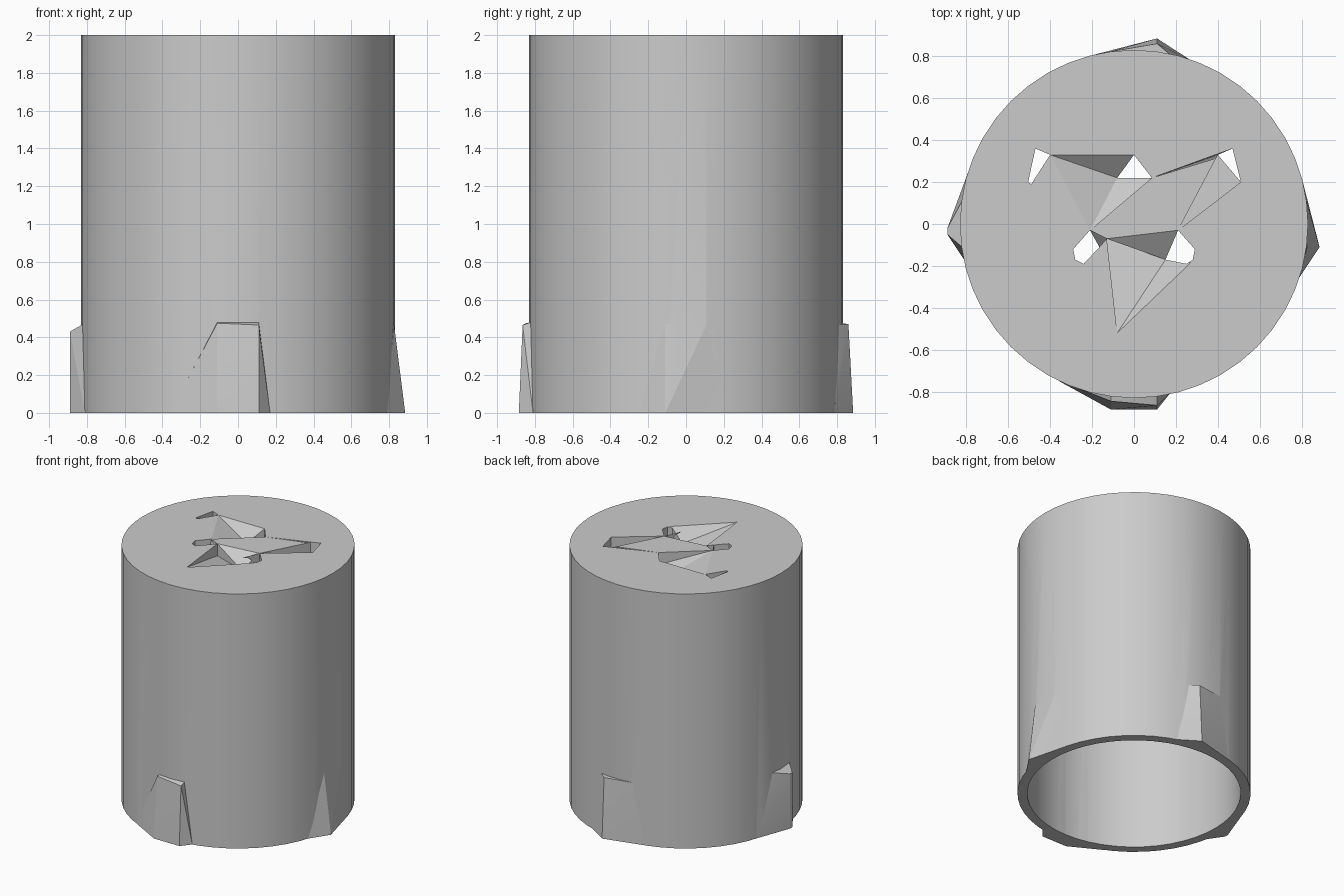
import bpy, bmesh, math
from mathutils import Vector

if "Cube" in bpy.data.objects:
    bpy.data.objects.remove(bpy.data.objects["Cube"])

H, R, R_IN, PLATE = 2.0, 0.83, 0.76, 0.1
LOW = H - PLATE          # underside of the closed top
SIDES = 48


def hull(name, pts):
    """Convex solid around a few points."""
    bm = bmesh.new()
    for p in pts:
        bm.verts.new(p)
    res = bmesh.ops.convex_hull(bm, input=bm.verts[:])
    junk = [v for v in res["geom_interior"] + res["geom_unused"]
            if isinstance(v, bmesh.types.BMVert)]
    bmesh.ops.delete(bm, geom=junk, context='VERTS')
    bmesh.ops.recalc_face_normals(bm, faces=bm.faces[:])
    me = bpy.data.meshes.new(name)
    bm.to_mesh(me)
    bm.free()
    ob = bpy.data.objects.new(name, me)
    bpy.context.collection.objects.link(ob)
    return ob


def cylinder(name, r, z0, z1):
    bpy.ops.mesh.primitive_cylinder_add(vertices=SIDES, radius=r, depth=z1 - z0,
                                        location=(0, 0, (z0 + z1) / 2))
    ob = bpy.context.object
    ob.name = name
    return ob


def combine(target, tool, op):
    tool.hide_render = True
    m = target.modifiers.new(tool.name, 'BOOLEAN')
    m.object, m.operation, m.solver = tool, op, 'EXACT'
    bpy.context.view_layer.objects.active = target
    bpy.ops.object.modifier_apply(modifier=m.name)
    bpy.data.objects.remove(tool)


body = cylinder("cap_body", R, 0, H)

# Four uneven faceted lugs around the open rim
lugs = {
    "front_lug": [(-.36, -.748, 0), (-.11, -.885, 0), (.11, -.885, 0), (.17, -.81, 0),
                  (-.11, -.845, .475), (.11, -.865, .465), (.11, -.82, .48),
                  (-.11, -.82, .48), (-.2, -.7, 0), (.15, -.77, 0), (0, -.77, .45)],
    "right_lug": [(.80, .22, 0), (.885, -.11, 0), (.785, -.26, 0), (.826, -.11, .47),
                  (.823, .11, .47), (.77, 0, 0), (.77, 0, .45)],
    "back_lug": [(-.2, .805, 0), (.11, .885, 0), (.26, .788, 0), (.11, .86, .47),
                 (-.11, .823, .475), (.17, .81, .47), (0, .77, 0), (0, .77, .45)],
    "left_lug": [(-.79, .25, 0), (-.89, -.02, 0), (-.89, -.05, 0), (-.81, -.17, 0),
                 (-.89, -.02, .43), (-.89, -.05, .43), (-.82, .11, .47),
                 (-.82, -.11, .47), (-.77, 0, 0), (-.77, 0, .45)],
}
for name, pts in lugs.items():
    combine(body, hull(name, pts), 'UNION')

# Hollow inside, open at the bottom
combine(body, cylinder("bore_cutter", R_IN, -.2, LOW), 'DIFFERENCE')

# Small holes through the top
holes = [
    [(-.47, .36), (-.40, .33), (-.49, .19), (-.505, .20)],
    [(0, .33), (.085, .22), (-.08, .22)],
    [(.40, .33), (.47, .36), (.51, .20)],
    [(-.21, -.03), (-.165, -.11), (-.24, -.19), (-.28, -.17), (-.29, -.12)],
    [(.21, -.03), (.15, -.17), (.25, -.19), (.28, -.17), (.29, -.12)],
]
for pts in holes:
    combine(body, hull("hole_cutter", [(x, y, z) for x, y in pts
                                       for z in (LOW - .1, H + .1)]), 'DIFFERENCE')

# Sloping recesses: (x, y, depth below the top) per facet corner
D = .095
facets = [
    [(-.40, .33, 0), (0, .33, 0), (-.08, .22, D)],
    [(-.40, .33, 0), (-.08, .22, D), (-.21, -.03, 0)],
    [(-.08, .22, D), (.085, .22, D), (-.21, -.03, 0)],
    [(.085, .22, 0), (.47, .36, 0), (.40, .33, D)],
    [(.085, .22, 0), (.40, .33, D), (.38, .31, D)],
    [(.40, .33, D), (.51, .20, D), (.21, -.03, 0)],
    [(-.13, -.07, 0), (.21, -.03, 0), (.15, -.17, D)],
    [(-.13, -.07, D), (.15, -.17, D), (-.08, -.52, 0)],
    [(.15, -.17, D), (.27, -.185, 0), (-.08, -.52, 0)],
    [(-.21, -.03, 0), (-.13, -.07, D), (-.165, -.11, D)],
]
for tri in facets:
    pts = [(x, y, H - d) for x, y, d in tri] + [(x, y, H + .05) for x, y, d in tri]
    combine(body, hull("recess_cutter", pts), 'DIFFERENCE')

bpy.ops.object.select_all(action='DESELECT')
body.select_set(True)
bpy.context.view_layer.objects.active = body
bpy.ops.object.shade_smooth_by_angle(angle=math.radians(10))
